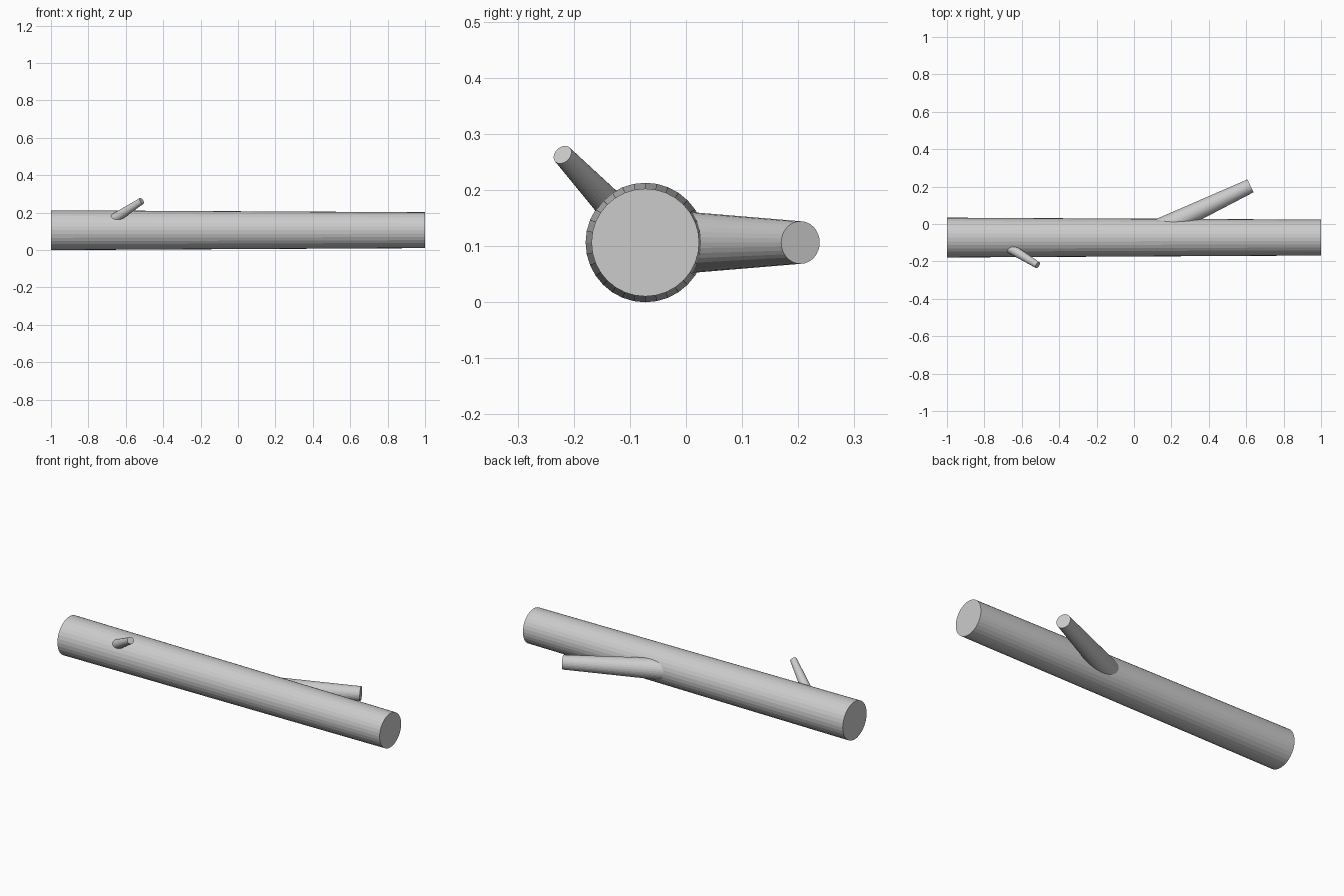
import bpy
from mathutils import Vector

if "Cube" in bpy.data.objects:
    bpy.data.objects.remove(bpy.data.objects["Cube"])


def tapered_limb(name, start, end, r_start, r_end, sides):
    """Flat-faceted tapered cylinder running from start to end."""
    a, b = Vector(start), Vector(end)
    axis = b - a
    bpy.ops.mesh.primitive_cone_add(
        vertices=sides, radius1=r_start, radius2=r_end,
        depth=axis.length, end_fill_type='NGON', location=(a + b) / 2)
    limb = bpy.context.object
    limb.name = name
    limb.rotation_euler = axis.to_track_quat('Z', 'Y').to_euler()
    return limb


CY, CZ = -0.0725, 0.1065  # log centre line

# main log lying along x, slightly thinner at the right end
tapered_limb("log", (-1, CY, CZ), (1, CY, CZ), 0.1065, 0.0960, 32)

# thick broken branch leaning out to the back right
tapered_limb("large_branch", (0.043, CY, CZ), (0.623, 0.204, CZ), 0.061, 0.0380, 32)

# thin broken twig leaning up and out to the front
tapered_limb("small_branch", (-0.754, CY, CZ), (-0.515, -0.220, 0.263), 0.033, 0.018, 24)
